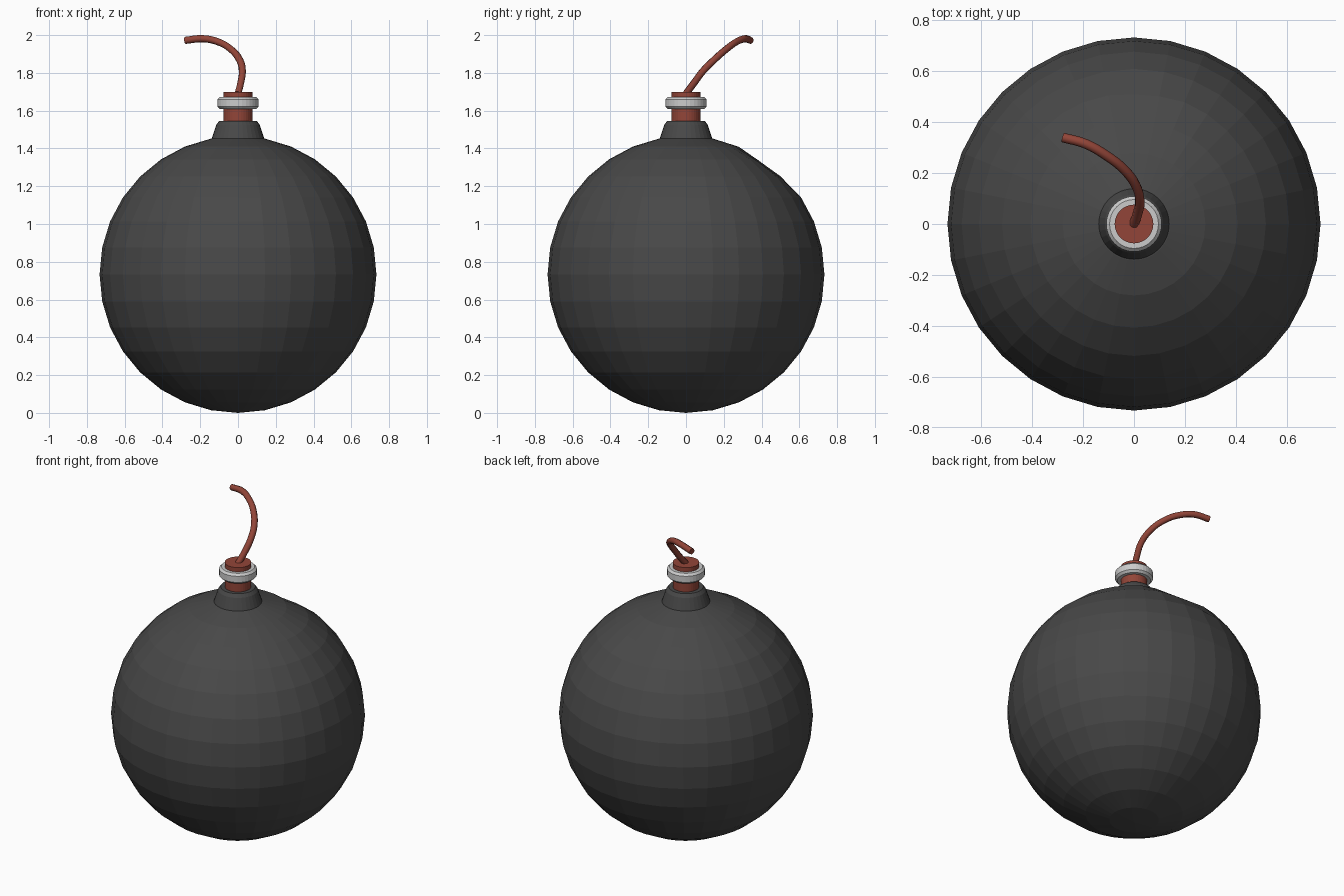
import bpy
import math
from mathutils import Vector

if "Cube" in bpy.data.objects:
    bpy.data.objects.remove(bpy.data.objects["Cube"])


def material(name, rgb):
    m = bpy.data.materials.new(name)
    m.diffuse_color = (*rgb, 1)
    m.use_nodes = True
    m.node_tree.nodes["Principled BSDF"].inputs["Base Color"].default_value = m.diffuse_color
    return m


IRON = material("dark_iron", (0.065, 0.065, 0.065))
RED = material("red_brown", (0.29, 0.06, 0.04))
R = 0.733


def lathe(name, profile, mat=None, sides=32, closed=False):
    """Revolve (radius, z) points around z; open profiles get end caps."""
    n = len(profile)
    verts = [(r * math.cos(a), r * math.sin(a), z)
             for a in (2 * math.pi * i / sides for i in range(sides))
             for r, z in profile]
    faces = []
    for i in range(sides):
        j = (i + 1) % sides
        for k in range(n if closed else n - 1):
            l = (k + 1) % n
            faces.append((i * n + k, j * n + k, j * n + l, i * n + l))
    if not closed:
        faces.append([i * n for i in reversed(range(sides))])
        faces.append([i * n + n - 1 for i in range(sides)])
    mesh = bpy.data.meshes.new(name)
    mesh.from_pydata(verts, [], faces)
    obj = bpy.data.objects.new(name, mesh)
    bpy.context.collection.objects.link(obj)
    if mat:
        mesh.materials.append(mat)
    return obj


# Faceted round body with a shallow dent behind the neck
bpy.ops.mesh.primitive_uv_sphere_add(segments=32, ring_count=16, radius=R,
                                     location=(0, 0, R))
body = bpy.context.object
body.name = "body"
body.data.materials.append(IRON)
dent = Vector((0.03, 0.58, 0.8)).normalized() * R
for v in body.data.vertices:
    d = (v.co - dent).length
    if d < 0.18:
        v.co *= 1 - 0.03 * (1 - (d / 0.18) ** 2)

# Tapered neck
lathe("neck", [(0.145, 1.43), (0.138, 1.455), (0.115, 1.525), (0.1, 1.545)], IRON)

# Plug that holds the fuse
lathe("plug", [(0.076, 1.50), (0.076, 1.70)], RED)

# Bevelled collar around the plug
lathe("collar", [(0.074, 1.608), (0.096, 1.608), (0.109, 1.621),
                 (0.109, 1.66), (0.096, 1.673), (0.074, 1.673)], closed=True)

# Curling fuse
path = [(0, 0, 1.69), (0.015, 0.045, 1.75), (0.023, 0.09, 1.81),
        (0.008, 0.15, 1.87), (-0.04, 0.215, 1.927), (-0.11, 0.27, 1.966),
        (-0.19, 0.315, 1.981), (-0.28, 0.34, 1.972)]
curve = bpy.data.curves.new("fuse", 'CURVE')
curve.dimensions = '3D'
curve.bevel_depth = 0.019
curve.bevel_resolution = 2
curve.resolution_u = 4
curve.use_fill_caps = True
spline = curve.splines.new('BEZIER')
spline.bezier_points.add(len(path) - 1)
for p, co in zip(spline.bezier_points, path):
    p.co = co
    p.handle_left_type = p.handle_right_type = 'AUTO'
curve.materials.append(RED)
fuse = bpy.data.objects.new("fuse", curve)
bpy.context.collection.objects.link(fuse)
